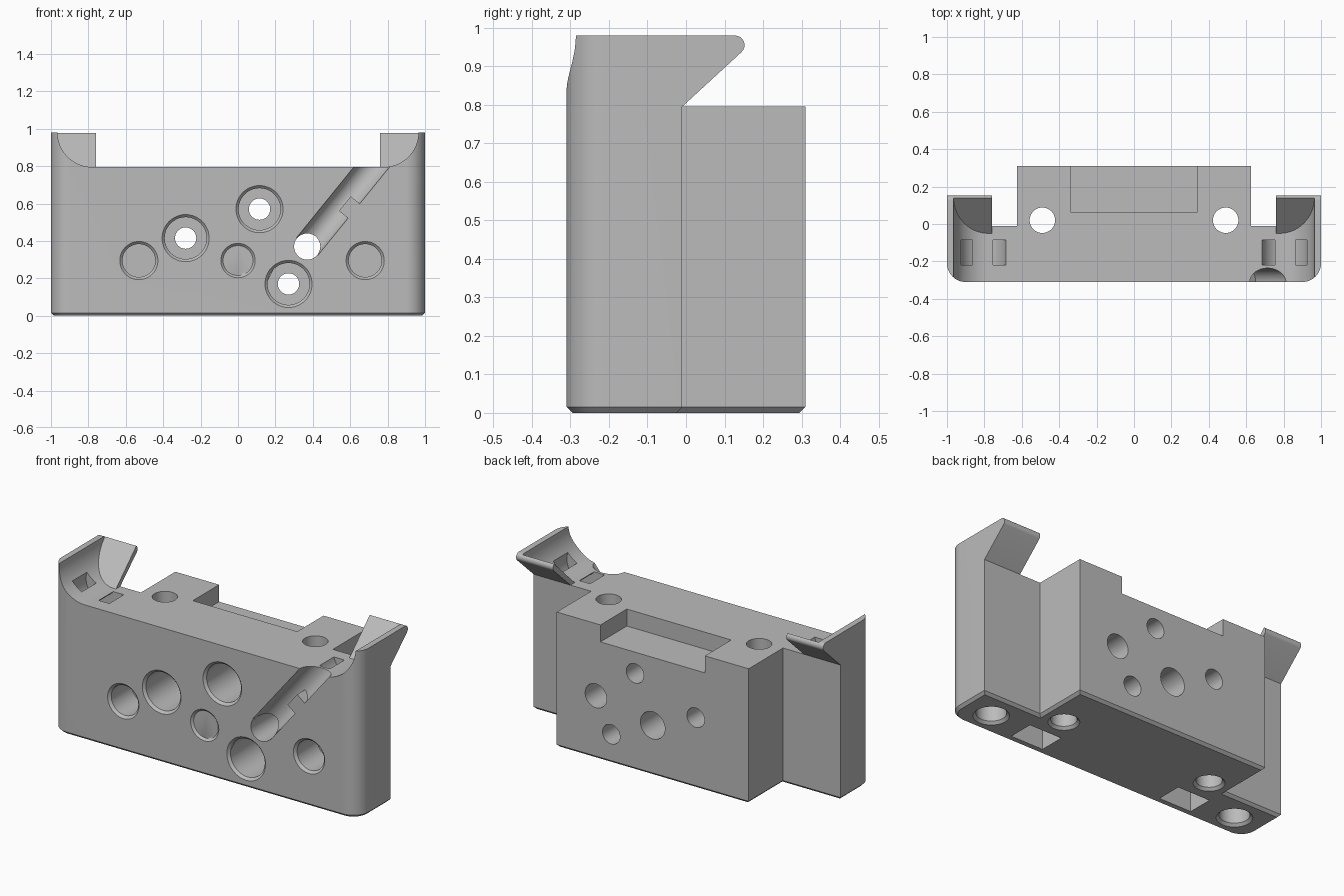
import bpy, bmesh
from math import sin, cos, radians
from mathutils import Vector, Matrix

cube = bpy.data.objects.get("Cube")
if cube:
    bpy.data.objects.remove(cube)

FRONT, STEP, BACK = -0.31, -0.01, 0.31
DECK, TOP = 0.795, 0.98

grey = bpy.data.materials.new("light_grey")
grey.use_nodes = True
grey.diffuse_color = (0.5, 0.5, 0.5, 1)
grey.node_tree.nodes["Principled BSDF"].inputs["Base Color"].default_value = (0.5, 0.5, 0.5, 1)


def finish(name, bm):
    bmesh.ops.recalc_face_normals(bm, faces=bm.faces)
    mesh = bpy.data.meshes.new(name)
    bm.to_mesh(mesh)
    bm.free()
    mesh.materials.append(grey)
    obj = bpy.data.objects.new(name, mesh)
    bpy.context.collection.objects.link(obj)
    return obj


def arc(cx, cy, r, start, end, n=16):
    angles = [radians(start + (end - start) * i / n) for i in range(n + 1)]
    return [(cx + r * cos(a), cy + r * sin(a)) for a in angles]


def prism(name, outline, axis, lo, hi, chamfer=0, adjust=None):
    """Extrude a 2D outline along an axis, optionally chamfering its low end."""
    place = {"X": lambda u, v, w: (w, u, v),
             "Y": lambda u, v, w: (u, w, v),
             "Z": lambda u, v, w: (u, v, w)}[axis]
    bm = bmesh.new()
    ends = [[bm.verts.new(place(u, v, w)) for u, v in outline] for w in (lo, hi)]
    base = bm.faces.new(ends[0])
    bm.faces.new(ends[1])
    for i in range(len(outline)):
        j = (i + 1) % len(outline)
        bm.faces.new((ends[0][i], ends[0][j], ends[1][j], ends[1][i]))
    bmesh.ops.recalc_face_normals(bm, faces=bm.faces)
    if chamfer:
        bmesh.ops.bevel(bm, geom=list(base.edges), offset=chamfer, segments=1, affect="EDGES")
    if adjust:
        for v in ends[1]:
            adjust(v)
    return finish(name, bm)


def box(name, x0, x1, y0, y1, z0, z1):
    return prism(name, [(x0, y0), (x1, y0), (x1, y1), (x0, y1)], "Z", z0, z1)


def cone(name, start, end, r0, r1):
    start, end = Vector(start), Vector(end)
    d = end - start
    turn = Vector((0, 0, 1)).rotation_difference(d).to_matrix().to_4x4()
    bm = bmesh.new()
    bmesh.ops.create_cone(bm, cap_ends=True, segments=48, radius1=r0, radius2=r1, depth=d.length,
                          matrix=Matrix.Translation((start + end) / 2) @ turn)
    return finish(name, bm)


def combine(tool, operation="DIFFERENCE"):
    tool.hide_render = True
    mod = body.modifiers.new("cut", "BOOLEAN")
    mod.operation, mod.solver, mod.object = operation, "EXACT", tool
    bpy.context.view_layer.objects.active = body
    bpy.ops.object.modifier_apply(modifier=mod.name)
    bpy.data.objects.remove(tool)


def front_hole(x, z, r, depth, lip=0):
    combine(cone("bore", (x, FRONT - 0.1, z), (x, FRONT + depth, z), r, r))
    if lip:
        combine(cone("lip", (x, FRONT - lip, z), (x, FRONT + lip, z), r + 2 * lip, r))


def bottom_hole(x, y, r, depth):
    combine(cone("bore", (x, y, -0.1), (x, y, depth), r, r))
    combine(cone("lip", (x, y, -0.015), (x, y, 0.015), r + 0.03, r))


# Body: T-shaped footprint with rounded front corners
footprint = (arc(-0.9, FRONT + 0.1, 0.1, 180, 270) + arc(0.9, FRONT + 0.1, 0.1, 270, 360)
             + [(1, STEP), (0.625, STEP), (0.625, BACK),
                (-0.625, BACK), (-0.625, STEP), (-1, STEP)])
body = prism("holder_body", footprint, "Z", 0, TOP, chamfer=0.015)

# Leaning back lips of the two end horns
lip_side = ([(-0.1, TOP), (-0.1, 0.755), (-0.05, 0.755), (STEP, DECK)]
            + arc(0.127, 0.955, 0.025, -45, 90, 8))
for lo, hi in ((-1, -0.76), (0.76, 1)):
    combine(prism("horn_lip", lip_side, "X", lo, hi), "UNION")
combine(box("deck_cut", -0.76, 0.76, -1, 1, DECK, 1.3))


# Concave cradles inside the horns, ending at the leaning lip
def lean(v):
    v.co.y = -0.05 + 1.05 * (v.co.z - DECK)


for s in (-1, 1):
    cradle = [(0.6, 1.2), (0.965, 1.2)] + arc(0.78, TOP, 0.185, 0, -90) + [(0.6, DECK)]
    combine(prism("cradle", [(s * x, z) for x, z in cradle], "Y", -1, 0, adjust=lean))
    # Curved strap tunnel under each cradle
    tunnel = arc(0.805, 0.825, 0.125, 60, -190, 24) + arc(0.805, 0.825, 0.06, -190, 60, 24)
    combine(prism("strap_tunnel", [(s * x, z) for x, z in tunnel], "Y", -0.22, -0.085))
    # Vertical screw holes, foot sockets and rectangular pockets
    combine(cone("screw_hole", (s * 0.49, 0.02, -0.1), (s * 0.49, 0.02, 1.2), 0.068, 0.068))
    bottom_hole(s * 0.49, 0.02, 0.068, 0.1)
    bottom_hole(s * 0.82, -0.17, 0.08, 0.2)
    combine(box("pocket", s * 0.5 - 0.105, s * 0.5 + 0.105, -0.265, -0.115, -0.1, 0.15))

# Recess in the rear top edge
combine(box("rear_recess", -0.34, 0.34, 0.065, 1, DECK - 0.1, 1))

# Front bores
for x in (-0.53, 0.68):
    front_hole(x, 0.295, 0.088, 0.2, 0.014)
for x, z in ((-0.28, 0.415), (0.115, 0.57), (0.27, 0.17)):
    front_hole(x, z, 0.112, 0.28, 0.014)
    front_hole(x, z, 0.057, 1)
front_hole(0, 0.295, 0.08, 1, 0.012)
front_hole(0.37, 0.37, 0.07, 1)

# Diagonal cable channel with a retaining tab
along, across = Vector((0.63, 0, 0.777)), Vector((0.777, 0, -0.63))
start = Vector((0.37, FRONT, 0.37))
combine(cone("channel", start, start + along * 0.68, 0.074, 0.074))
corners = [start + along * t + across * s
           for t, s in ((0.255, 0.012), (0.255, 0.085), (0.355, 0.085), (0.355, 0.012))]
combine(prism("tab", [(c.x, c.z) for c in corners], "Y", FRONT, FRONT + 0.09), "UNION")

# Smooth the rounded surfaces while keeping edges sharp
bpy.ops.object.select_all(action="DESELECT")
body.select_set(True)
bpy.context.view_layer.objects.active = body
bpy.ops.object.shade_smooth_by_angle(angle=radians(30))
